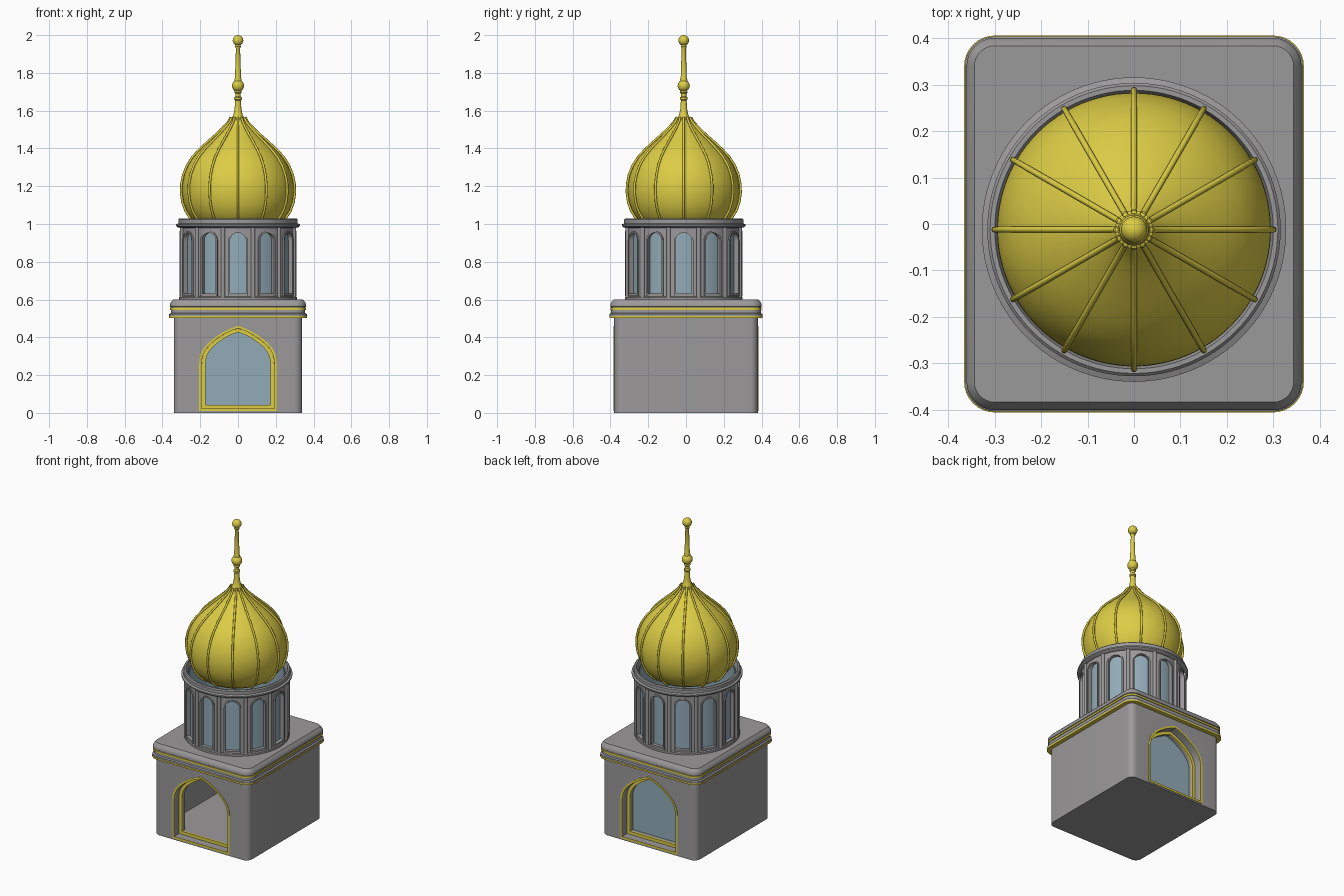
import bpy, bmesh, math
from mathutils import Matrix

if "Cube" in bpy.data.objects:
    bpy.data.objects.remove(bpy.data.objects["Cube"])

CY = -0.012   # y centre of drum and dome


def mat(name, c):
    m = bpy.data.materials.new(name)
    m.diffuse_color = (*c, 1)
    m.use_nodes = True
    m.node_tree.nodes["Principled BSDF"].inputs["Base Color"].default_value = m.diffuse_color
    return m


STONE = mat("grey stone", (0.33, 0.32, 0.32))
GOLD = mat("gold", (0.72, 0.61, 0.06))
GLASS = mat("blue glass", (0.29, 0.41, 0.48))


def finish(bm, name, m, angle=35):
    bmesh.ops.recalc_face_normals(bm, faces=bm.faces)
    me = bpy.data.meshes.new(name)
    bm.to_mesh(me)
    bm.free()
    ob = bpy.data.objects.new(name, me)
    bpy.context.collection.objects.link(ob)
    if m:
        me.materials.append(m)
    smooth(ob, angle)
    return ob


def smooth(ob, angle=35):
    for p in ob.data.polygons:
        p.use_smooth = True
    ob.data.set_sharp_from_angle(angle=math.radians(angle))


def loft(bm, loops, cap=True, closed=False):
    vs = [[bm.verts.new(p) for p in lp] for lp in loops]
    n = len(vs[0])
    pairs = list(zip(vs, vs[1:])) + ([(vs[-1], vs[0])] if closed else [])
    for a, b in pairs:
        for i in range(n):
            j = (i + 1) % n
            bm.faces.new((a[i], a[j], b[j], b[i]))
    if cap and not closed:
        bm.faces.new(vs[0])
        bm.faces.new(vs[-1])


def lathe(name, m, prof, seg=64, closed=False):
    bm = bmesh.new()
    loft(bm, [[(r * math.cos(2 * math.pi * i / seg), CY + r * math.sin(2 * math.pi * i / seg), z)
               for i in range(seg)] for r, z in prof], True, closed)
    return finish(bm, name, m)


def footprint(o, z, hx=0.34, hy=0.38, rad=0.04):
    """Rounded rectangle, grown outwards by o."""
    pts = []
    for k, (sx, sy) in enumerate(((1, 1), (-1, 1), (-1, -1), (1, -1))):
        for i in range(9):
            a = math.pi / 2 * (k + i / 8)
            pts.append((sx * (hx - rad) + (rad + o) * math.cos(a),
                        sy * (hy - rad) + (rad + o) * math.sin(a), z))
    return pts


def slab(name, m, rings):
    bm = bmesh.new()
    loft(bm, [footprint(o, z) for o, z in rings])
    return finish(bm, name, m)


def prism(bm, outline, y0, y1):
    loft(bm, [[(x, y, z) for x, z in outline] for y in (y0, y1)])


def frame(bm, outer, inner, y0, y1):
    loft(bm, [[(x, y, z) for x, z in o] for o, y in
              ((outer, y0), (outer, y1), (inner, y1), (inner, y0))], closed=True)


def cut(ob, bm):
    c = finish(bm, "cutter", None)
    c.hide_render = True
    md = ob.modifiers.new("cut", 'BOOLEAN')
    md.operation, md.solver, md.object = 'DIFFERENCE', 'EXACT', c
    bpy.context.view_layer.objects.active = ob
    bpy.ops.object.modifier_apply(modifier=md.name)
    bpy.data.objects.remove(c)
    smooth(ob)


# Pointed doorway outline, inset by d
SIDE = [(0.205, 0.25), (0.203, 0.285), (0.195, 0.315), (0.18, 0.343), (0.155, 0.371),
        (0.12, 0.4), (0.08, 0.426), (0.04, 0.446)]


def door(d):
    kx, kz = (0.205 - d) / 0.205, (0.21 - d) / 0.21
    half = [(x * kx, 0.25 + (z - 0.25) * kz) for x, z in SIDE]
    return ([(0.205 - d, 0.01 + d)] + half + [(0, 0.46 - d)]
            + [(-x, z) for x, z in reversed(half)] + [(d - 0.205, 0.01 + d)])


# Round-headed window outline
def window(w, z0, top):
    zc = top - w
    return ([(-w, z0), (w, z0)] + [(w * math.cos(math.pi * i / 12), zc + w * math.sin(math.pi * i / 12))
                                   for i in range(13)])


# Hollow base with a doorway through front and back
base = slab("base_walls", STONE, [(0, 0), (0, 0.51)])
bm = bmesh.new()
bmesh.ops.create_cube(bm, size=1, matrix=Matrix.Translation((0, 0, 0.265)) @ Matrix.Diagonal((0.62, 0.6, 0.45, 1)))
cut(base, bm)
bm = bmesh.new()
prism(bm, door(0.031), -0.5, 0.5)
cut(base, bm)
for s in (-1, 1):
    bm = bmesh.new()
    prism(bm, door(0.012), s * 0.325, s * 0.5)
    cut(base, bm)

# Gold doorway trims, glass in the back doorway
for s, side in ((-1, "front"), (1, "back")):
    bm = bmesh.new()
    frame(bm, door(-0.001), door(0.012), s * 0.37, s * 0.383)
    finish(bm, side + "_outer_door_trim", GOLD)
    bm = bmesh.new()
    frame(bm, door(0.0125), door(0.033), s * 0.322, s * 0.333)
    finish(bm, side + "_inner_door_trim", GOLD)
bm = bmesh.new()
prism(bm, door(0.02), 0.292, 0.299)
finish(bm, "back_door_glass", GLASS)

# Cornice and its gold bands
slab("cornice", STONE, [(0.012, 0.506), (0.024, 0.51), (0.024, 0.523), (0.016, 0.528), (0.016, 0.56),
                        (0.021, 0.563), (0.021, 0.575), (0.016, 0.585), (0.004, 0.6)])
slab("lower_gold_band", GOLD, [(0.02, 0.503), (0.026, 0.503), (0.026, 0.513), (0.02, 0.513)])
slab("upper_gold_band", GOLD, [(0.01, 0.546), (0.021, 0.546), (0.021, 0.557), (0.01, 0.557)])

# Drum wall with twelve arched windows
drum = lathe("drum_wall", STONE, [(0.306, 0.598), (0.306, 0.99), (0.286, 0.99), (0.286, 0.598)], 96, True)
bm = bmesh.new()
for k in range(12):
    b = bmesh.new()
    prism(b, window(0.043, 0.63, 0.955), -0.4, -0.2)
    tmp = bpy.data.meshes.new("tmp")
    b.transform(Matrix.Translation((0, CY, 0)) @ Matrix.Rotation(k * math.pi / 6, 4, 'Z'))
    b.to_mesh(tmp)
    b.free()
    bm.from_mesh(tmp)
    bpy.data.meshes.remove(tmp)
cut(drum, bm)
lathe("drum_glass", GLASS, [(0.285, 0.6), (0.285, 1.005), (0.28, 1.005), (0.28, 0.6)], 96, True)

# Window frames and slim columns around the drum
for k in range(12):
    bm = bmesh.new()
    frame(bm, window(0.051, 0.62, 0.963), window(0.042, 0.631, 0.954), -0.31, -0.296)
    ob = finish(bm, "window_frame", STONE)
    ob.matrix_world = Matrix.Translation((0, CY, 0)) @ Matrix.Rotation(k * math.pi / 6, 4, 'Z')
    a = (k + 0.5) * math.pi / 6
    bm = bmesh.new()
    bmesh.ops.create_cone(bm, cap_ends=True, segments=12, radius1=0.011, radius2=0.011, depth=0.37,
                          matrix=Matrix.Translation((0.307 * math.cos(a), CY + 0.307 * math.sin(a), 0.797)))
    finish(bm, "drum_column", STONE)

# Drum foot and stepped rim
lathe("drum_foot", STONE, [(0.312, 0.598), (0.312, 0.612), (0.306, 0.617), (0.286, 0.617), (0.286, 0.598)], 96, True)
lathe("drum_rim", STONE, [(0.3, 0.978), (0.318, 0.982), (0.328, 0.99), (0.328, 0.998), (0.316, 1.003),
                          (0.316, 1.024), (0.31, 1.03), (0.3, 1.03), (0.29, 1.0), (0.286, 0.978)], 96, True)

# Onion dome
DOME = [(0.19, 0.985), (0.222, 1.005), (0.25, 1.035), (0.272, 1.07), (0.288, 1.115), (0.295, 1.165),
        (0.294, 1.21), (0.284, 1.26), (0.264, 1.31), (0.235, 1.355), (0.198, 1.395), (0.155, 1.435),
        (0.112, 1.473), (0.075, 1.508), (0.046, 1.54), (0.032, 1.565)]
lathe("onion_dome", GOLD, DOME, 96)

# Twelve dome ribs
for k in range(12):
    a = k * math.pi / 6
    cu = bpy.data.curves.new("rib", 'CURVE')
    cu.dimensions, cu.bevel_depth, cu.bevel_resolution = '3D', 0.0065, 2
    sp = cu.splines.new('POLY')
    sp.points.add(len(DOME) - 1)
    for p, (r, z) in zip(sp.points, DOME):
        p.co = ((r + 0.006) * math.cos(a), CY + (r + 0.006) * math.sin(a), z, 1)
    cu.materials.append(GOLD)
    ob = bpy.data.objects.new("dome_rib", cu)
    bpy.context.collection.objects.link(ob)

# Finial: collar, tapering spire and two balls
lathe("finial_spire", GOLD, [(0.038, 1.545), (0.041, 1.552), (0.041, 1.558), (0.032, 1.562), (0.024, 1.58),
                             (0.018, 1.61), (0.015, 1.655), (0.02, 1.66), (0.02, 1.67), (0.014, 1.675),
                             (0.014, 1.69), (0.019, 1.695), (0.019, 1.702), (0.014, 1.71), (0.019, 1.765),
                             (0.016, 1.775), (0.011, 1.93), (0.016, 1.94), (0.011, 1.95)], 24)
for name, r, z in (("finial_ball", 0.032, 1.732), ("top_ball", 0.028, 1.972)):
    bm = bmesh.new()
    bmesh.ops.create_uvsphere(bm, u_segments=24, v_segments=16, radius=r, matrix=Matrix.Translation((0, CY, z)))
    finish(bm, name, GOLD)
